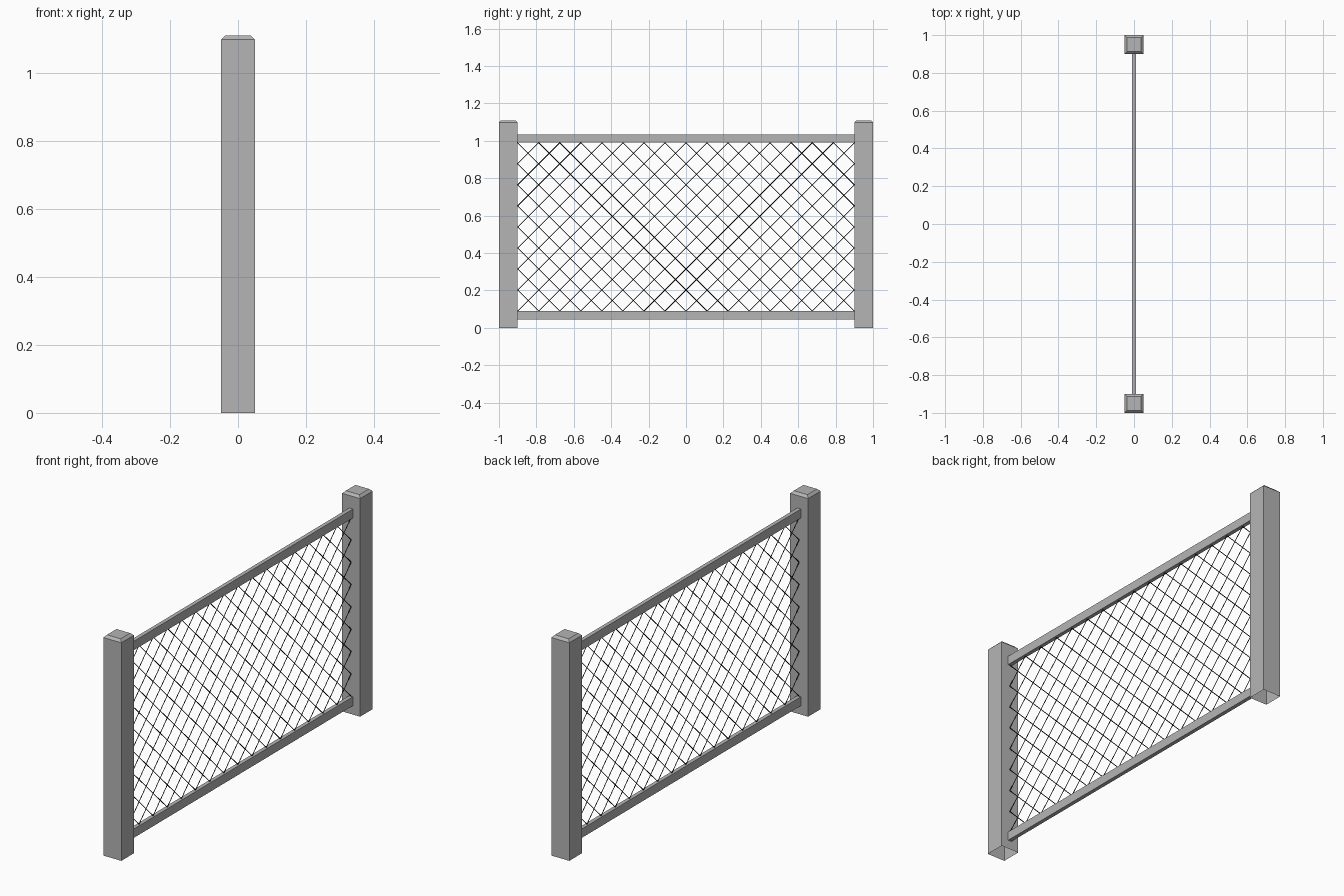
import bpy, bmesh
from mathutils import Vector

if "Cube" in bpy.data.objects:
    bpy.data.objects.remove(bpy.data.objects["Cube"])


def material(name, c):
    m = bpy.data.materials.new(name)
    m.diffuse_color = (c, c, c, 1)
    m.use_nodes = True
    m.node_tree.nodes["Principled BSDF"].inputs["Base Color"].default_value = m.diffuse_color
    return m


grey = material("grey_metal", 0.46)
black = material("black_wire", 0.01)


def finish(name, bm, mat):
    me = bpy.data.meshes.new(name)
    bm.to_mesh(me)
    bm.free()
    me.materials.append(mat)
    ob = bpy.data.objects.new(name, me)
    bpy.context.collection.objects.link(ob)
    return ob


def rings(bm, loops):
    """Skin a list of square loops (half width, y centre, z) and cap the last."""
    prev = None
    for h, yc, z in loops:
        ring = [bm.verts.new((sx * h, yc + sy * h, z))
                for sx, sy in ((-1, -1), (1, -1), (1, 1), (-1, 1))]
        if prev:
            for i in range(4):
                j = (i + 1) % 4
                bm.faces.new((prev[i], prev[j], ring[j], ring[i]))
        prev = ring
    bm.faces.new(prev)


# posts: square, open underneath, chamfered top
for name, y in (("left_post", -0.95), ("right_post", 0.95)):
    bm = bmesh.new()
    rings(bm, [(0.05, y, 0), (0.05, y, 1.098), (0.038, y, 1.11)])
    finish(name, bm, grey)

# rails between the posts
Y = 0.9
for name, z0, z1 in (("bottom_rail", 0.045, 0.09), ("top_rail", 0.99, 1.035)):
    bm = bmesh.new()
    bmesh.ops.create_cube(bm, size=1)
    for v in bm.verts:
        v.co = Vector((v.co.x * 0.02, v.co.y * 2 * Y, (z0 + z1) / 2 + v.co.z * (z1 - z0)))
    finish(name, bm, grey)

# diagonal wire mesh, clipped to the frame opening
ZM, H = 0.54, 0.45
PITCH = 2 * Y / 16
R = 0.002


def wire(bm, a, b):
    d = (b - a).normalized()
    n = Vector((0, -d.z, d.y)) * R
    x = Vector((R, 0, 0))
    ends = [[bm.verts.new(p + o) for o in (n, x, -n, -x)] for p in (a, b)]
    for i in range(4):
        j = (i + 1) % 4
        bm.faces.new((ends[0][i], ends[0][j], ends[1][j], ends[1][i]))


for name, s in (("rising_wires", 1), ("falling_wires", -1)):
    bm = bmesh.new()
    for k in range(-4, 21):
        yc = -Y + k * PITCH
        lo, hi = max(-Y, yc - H), min(Y, yc + H)
        if hi - lo > 0.01:
            wire(bm, Vector((0, lo, ZM + s * (lo - yc))), Vector((0, hi, ZM + s * (hi - yc))))
    bmesh.ops.recalc_face_normals(bm, faces=bm.faces[:])
    finish(name, bm, black)
